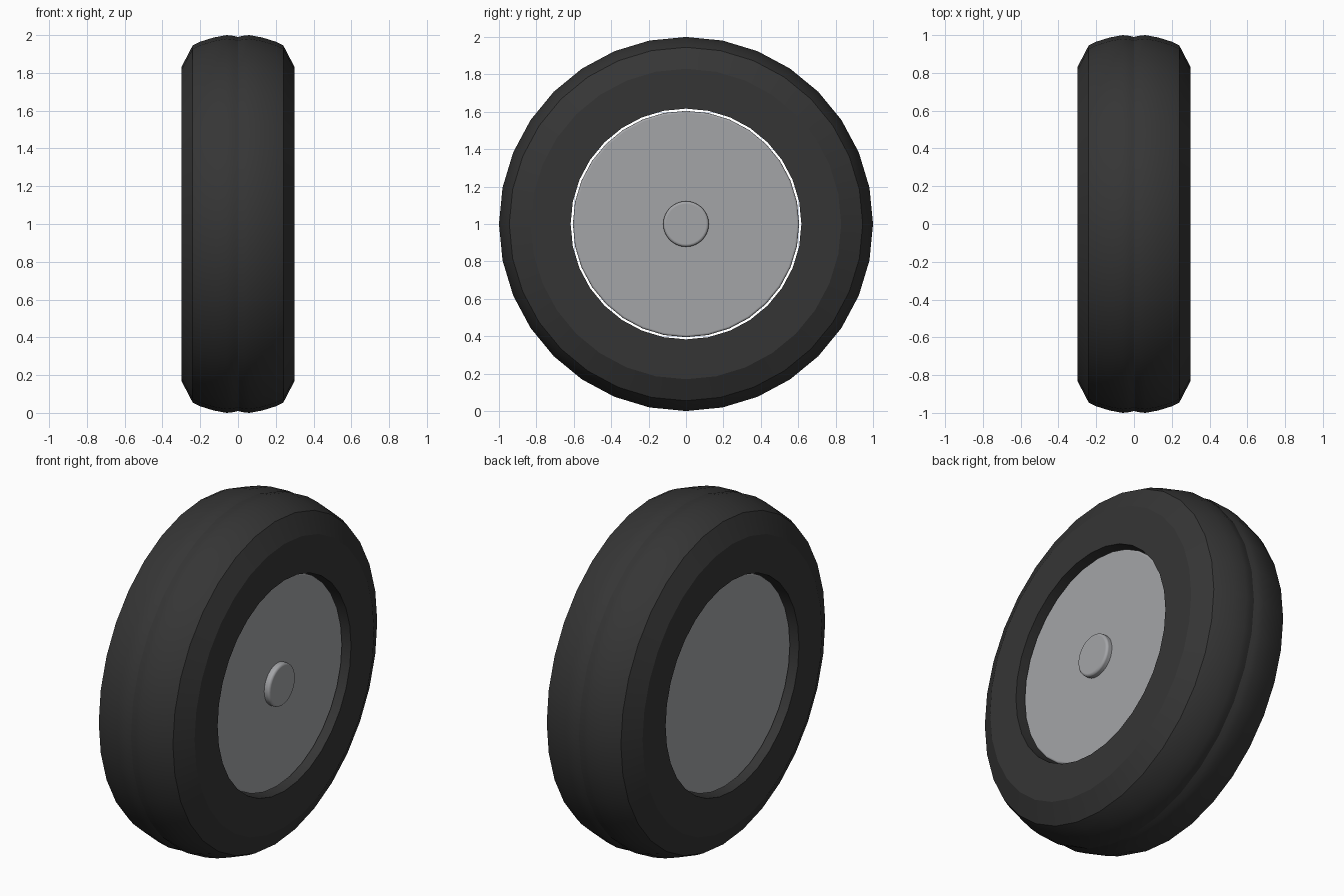
import bpy
import bmesh
from math import radians, tau
from mathutils import Matrix, Vector

cube = bpy.data.objects.get("Cube")
if cube:
    bpy.data.objects.remove(cube, do_unlink=True)

SIDES = 32
CENTRE = Vector((0, 0, 1))


def material(name, colour):
    mat = bpy.data.materials.new(name)
    mat.use_nodes = True
    mat.diffuse_color = (*colour, 1)
    mat.node_tree.nodes["Principled BSDF"].inputs["Base Color"].default_value = (*colour, 1)
    return mat


def add_object(name, bm, mat):
    bmesh.ops.recalc_face_normals(bm, faces=bm.faces)
    mesh = bpy.data.meshes.new(name)
    bm.to_mesh(mesh)
    bm.free()
    mesh.materials.append(mat)
    obj = bpy.data.objects.new(name, mesh)
    obj.location = CENTRE
    bpy.context.collection.objects.link(obj)
    return obj


def lathe(name, profile, mat):
    """Spin a closed (x, radius) outline around the axle."""
    bm = bmesh.new()
    verts = [bm.verts.new((x, 0, r)) for x, r in profile]
    edges = [bm.edges.new((a, b)) for a, b in zip(verts, verts[1:] + verts[:1])]
    bmesh.ops.spin(bm, geom=verts + edges, cent=(0, 0, 0), axis=(1, 0, 0),
                   angle=tau, steps=SIDES, use_merge=True)
    bmesh.ops.remove_doubles(bm, verts=bm.verts, dist=0.0001)
    obj = add_object(name, bm, mat)
    bpy.ops.object.select_all(action='DESELECT')
    obj.select_set(True)
    bpy.context.view_layer.objects.active = obj
    bpy.ops.object.shade_smooth_by_angle(angle=radians(25))
    return obj


def disc(name, radius, x_min, x_max, bevel, mat):
    """Round plate across the axle with softened rims."""
    bm = bmesh.new()
    place = Matrix.Translation(((x_min + x_max) / 2, 0, 0)) @ Matrix.Rotation(radians(90), 4, 'Y')
    bmesh.ops.create_cone(bm, cap_ends=True, segments=SIDES, radius1=radius,
                          radius2=radius, depth=x_max - x_min, matrix=place)
    obj = add_object(name, bm, mat)
    obj.data.shade_smooth()
    mod = obj.modifiers.new("Soft rim", 'BEVEL')
    mod.width = bevel
    mod.segments = 3
    mod.limit_method = 'ANGLE'
    mod.angle_limit = radians(40)
    mod.harden_normals = True
    return obj


rubber = material("Black rubber", (0.036, 0.036, 0.036))
metal = material("Grey metal", (0.37, 0.375, 0.39))

# Tyre: flat sidewall, sloped shoulder and rounded tread with a centre groove
half = [(0.30, 0.617), (0.30, 0.83), (0.24, 0.945), (0.20, 0.965),
        (0.13, 0.987), (0.06, 1.0), (0.025, 0.996)]
lathe("tyre", half + [(0, 0.99)] + [(-x, r) for x, r in reversed(half)], rubber)

# Wheel disc sits slightly inside the tyre, with a hub cap on the left only
disc("wheel_disc", 0.605, -0.255, 0.255, 0.012, metal)
disc("hub_cap", 0.122, 0.24, 0.29, 0.015, metal)
